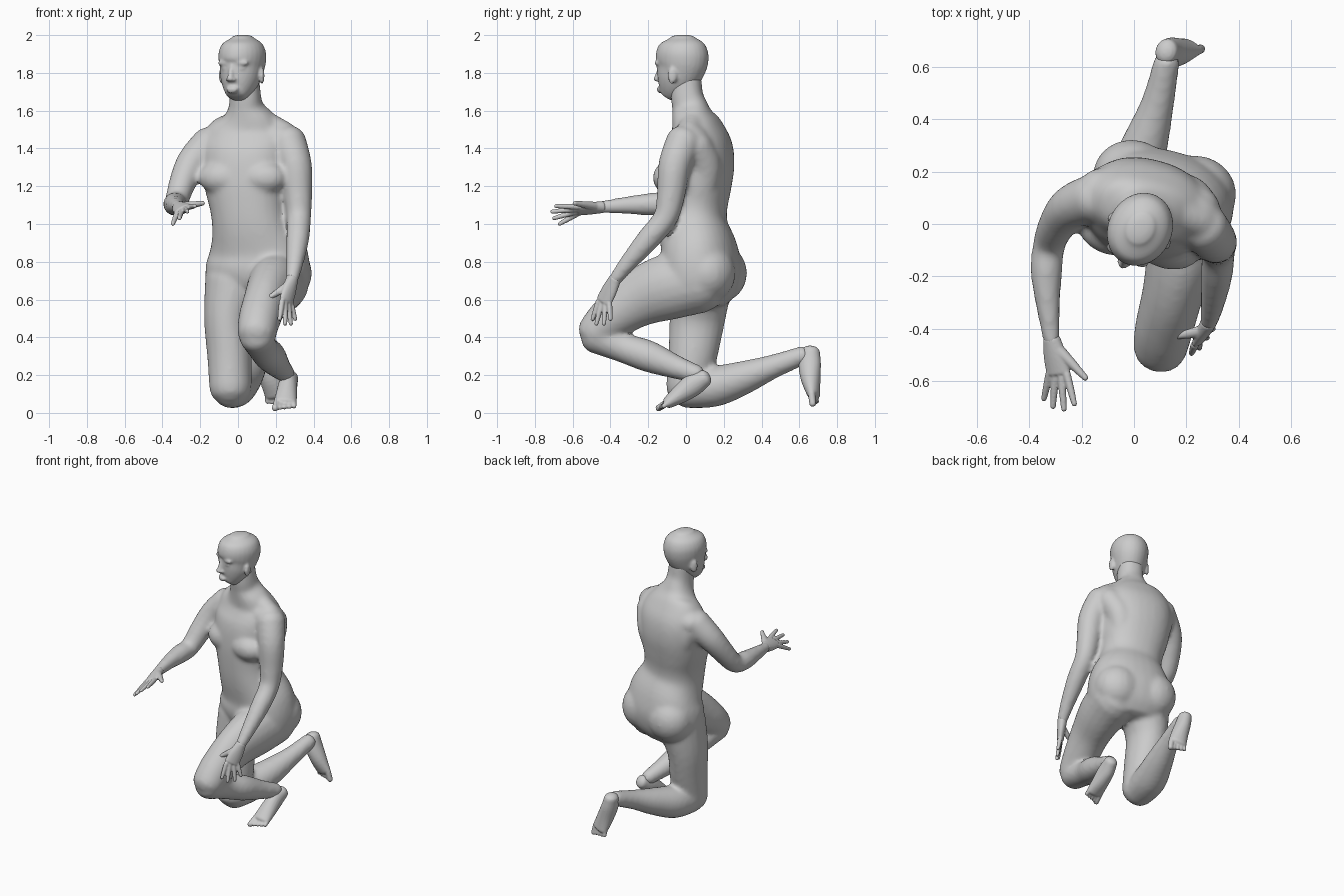
import bpy, bmesh, math
from mathutils import Vector, Matrix

cube = bpy.data.objects.get("Cube")
if cube:
    bpy.data.objects.remove(cube, do_unlink=True)

grey = bpy.data.materials.new("plain_grey")
grey.use_nodes = True
grey.diffuse_color = (0.6, 0.6, 0.6, 1)
grey.node_tree.nodes["Principled BSDF"].inputs["Base Color"].default_value = (0.6, 0.6, 0.6, 1)


def spline(rows, steps=4):
    """Smooth a short list of (x, y, z, width, depth) rows."""
    rows = [Vector(r if len(r) == 5 else (*r, r[3])) for r in rows]
    out = []
    for i in range(len(rows) - 1):
        p1, p2 = rows[i], rows[i + 1]
        p0, p3 = rows[max(i - 1, 0)], rows[min(i + 2, len(rows) - 1)]
        for s in range(steps):
            t = s / steps
            out.append(0.5 * (2 * p1 + (p2 - p0) * t + (2 * p0 - 5 * p1 + 4 * p2 - p3) * t ** 2
                              + (3 * p1 - p0 - 3 * p2 + p3) * t ** 3))
    return out + [rows[-1]]


def tube(bm, rows, side=(1, 0, 0), cap=0.8, sides=20, power=1.0):
    """Loft oval rings along a path, with rounded ends."""
    path = spline(rows)
    pts = [Vector(p[:3]) for p in path]
    frames = []
    for i, p in enumerate(path):
        t = (pts[min(i + 1, len(pts) - 1)] - pts[max(i - 1, 0)]).normalized()
        u = Vector(side)
        u = (u - t * u.dot(t)).normalized()
        frames.append((pts[i], u, t.cross(u), p[3], p[4], t))
    rings = []

    def end(frame, sign):
        c, u, v, a, b, t = frame
        made = []
        for k in (0.3, 0.6, 0.85):
            ang = k * math.pi / 2
            made.append((c + t * sign * min(a, b) * cap * math.sin(ang), u, v,
                         a * math.cos(ang), b * math.cos(ang), t))
        return made

    for c, u, v, a, b, t in end(frames[0], -1)[::-1] + frames + end(frames[-1], 1):
        ring = []
        for k in range(sides):
            co, si = math.cos(2 * math.pi * k / sides), math.sin(2 * math.pi * k / sides)
            x = math.copysign(abs(co) ** power, co) * a
            y = math.copysign(abs(si) ** power, si) * b
            ring.append(bm.verts.new(c + u * x + v * y))
        rings.append(ring)
    for r, s in zip(rings, rings[1:]):
        for k in range(sides):
            n = (k + 1) % sides
            bm.faces.new((r[k], r[n], s[n], s[k]))
    bm.faces.new(rings[0][::-1])
    bm.faces.new(rings[-1])


def ball(bm, centre, radii, yaw=0.0):
    m = Matrix.Translation(centre) @ Matrix.Rotation(yaw, 4, 'Z') @ Matrix.Diagonal((*radii, 1))
    bmesh.ops.create_uvsphere(bm, u_segments=20, v_segments=12, radius=1, matrix=m)


def finish(bm, name, voxel, smooth):
    """Fuse the overlapping volumes into one skin."""
    bmesh.ops.recalc_face_normals(bm, faces=bm.faces)
    mesh = bpy.data.meshes.new(name)
    bm.to_mesh(mesh)
    bm.free()
    mesh.materials.append(grey)
    ob = bpy.data.objects.new(name, mesh)
    bpy.context.collection.objects.link(ob)
    rm = ob.modifiers.new("fuse", 'REMESH')
    rm.mode, rm.voxel_size = 'VOXEL', voxel
    sm = ob.modifiers.new("soften", 'SMOOTH')
    sm.factor, sm.iterations = 0.5, smooth
    bpy.ops.object.select_all(action='DESELECT')
    ob.select_set(True)
    bpy.context.view_layer.objects.active = ob
    bpy.ops.object.convert(target='MESH')
    bpy.ops.object.shade_smooth_by_angle(angle=math.radians(40))


# Torso, turned a little to its right
yaw = math.radians(-14)
ahead, left = Vector((math.sin(yaw), -math.cos(yaw), 0)), Vector((math.cos(yaw), math.sin(yaw), 0))
body = bmesh.new()
tube(body, [(.1, .08, .6, .21, .14), (.1, .085, .67, .268, .185), (.105, .08, .76, .278, .205),
            (.1, .07, .86, .262, .195), (.075, .04, .98, .215, .178), (.06, .035, 1.08, .205, .178),
            (.05, .045, 1.2, .226, .188), (.045, .06, 1.32, .238, .19), (.05, .065, 1.42, .24, .172),
            (.05, .055, 1.5, .215, .135), (.05, .035, 1.56, .15, .108), (.042, .02, 1.62, .094, .094),
            (.038, .005, 1.68, .083, .085), (.03, 0, 1.78, .08, .08)],
     side=left, cap=.3, sides=32, power=.88)
for s in (-1, 1):
    ball(body, Vector((.05, .045, 1.245)) + left * s * .11 + ahead * .105, (.13, .09, .09), yaw)
    ball(body, Vector((.1, .08, .74)) + left * s * .125 - ahead * .07, (.155, .145, .155), yaw)

# Shoulder girdle and shoulder blades
tube(body, [(-.15, .12, 1.43, .095, .08), (.04, .08, 1.47, .13, .09), (.25, .01, 1.445, .1, .085)],
     side=(0, 1, 0))
tube(body, [(.04, .02, 1.6, .075), (.13, .035, 1.545, .065), (.25, .01, 1.47, .07)], side=(0, 1, 0))
tube(body, [(.25, .05, 1.42, .085), (.2, .1, 1.3, .09), (.17, .08, 1.15, .08)])
tube(body, [(-.12, .13, 1.4, .085), (-.08, .14, 1.3, .09), (-.06, .1, 1.15, .08)])

# Arms
tube(body, [(.265, -.01, 1.44, .095), (.305, -.06, 1.31, .087), (.318, -.08, 1.15, .075),
            (.322, -.11, 1.03, .065), (.316, -.2, .92, .061), (.3, -.31, .79, .046), (.285, -.38, .7, .034)])
tube(body, [(-.15, .1, 1.425, .095), (-.24, .065, 1.33, .084), (-.293, 0, 1.22, .072),
            (-.325, -.08, 1.12, .062), (-.335, -.18, 1.105, .061), (-.33, -.3, 1.1, .048),
            (-.315, -.45, 1.09, .032)], side=(0, 0, 1))

# Raised left leg and kneeling right leg
tube(body, [(.22, .08, .7, .16, .17), (.19, -.1, .665, .142, .175), (.15, -.26, .6, .118, .15),
            (.115, -.4, .5, .112, .12), (.1, -.475, .425, .104, .104)])
tube(body, [(.1, -.475, .41, .096), (.13, -.33, .345, .08), (.17, -.2, .3, .084),
            (.215, -.06, .245, .064), (.255, .06, .205, .048)])
tube(body, [(-.015, .08, .68, .165), (-.055, .06, .5, .126, .148), (-.045, .035, .3, .118, .13),
            (-.04, .005, .13, .112, .112)])
tube(body, [(-.04, 0, .125, .1), (-.01, .15, .14, .108), (.04, .3, .185, .09),
            (.09, .46, .245, .064), (.125, .62, .305, .05)])
finish(body, "body", .014, 7)

# Head: skull and jaw, then face features and ears, turned further right
head = bmesh.new()
tube(head, [(0, -.078, 1.685, .057, .056), (0, -.058, 1.715, .08, .083), (0, -.034, 1.76, .101, .11),
            (0, -.01, 1.815, .112, .13), (0, 0, 1.86, .121, .143), (0, .003, 1.91, .121, .141),
            (0, .005, 1.955, .101, .12), (0, .005, 1.985, .058, .07)], cap=.3, sides=28)
tube(head, [(0, -.128, 1.835, .011), (0, -.14, 1.79, .014), (0, -.15, 1.765, .019, .017)], cap=.6)
ball(head, (0, -.128, 1.716), (.035, .014, .01))
ball(head, (0, -.126, 1.702), (.03, .014, .01))
for s in (-1, 1):
    ball(head, (s * .045, -.106, 1.824), (.024, .02, .012))
    ball(head, (s * .045, -.11, 1.852), (.045, .021, .016))
    ball(head, (s * .015, -.138, 1.764), (.013, .015, .011))
    ball(head, (s * .117, 0, 1.785), (.013, .025, .045), s * .35)
bmesh.ops.transform(head, verts=head.verts, matrix=Matrix.Translation((.022, -.022, 0))
                    @ Matrix.Rotation(math.radians(-26), 4, 'Z'))
finish(head, "head", .008, 5)


def hand(name, wrist, knuckles, side, tips, thumb):
    bm = bmesh.new()
    w, k, side = Vector(wrist), Vector(knuckles), Vector(side).normalized()
    tube(bm, [(*w, .034, .031), (*w.lerp(k, .5), .047, .027), (*k, .05, .021)], side=side, cap=.5)
    for i, tip in enumerate(tips):
        root, tip = k + side * (.036 - i * .024), Vector(tip)
        tube(bm, [(*root, .016), (*root.lerp(tip, .5), .0145), (*tip, .011)], side=side, sides=10)
    root, thumb = w.lerp(k, .3) + side * .02, Vector(thumb)
    tube(bm, [(*root, .024), (*root.lerp(thumb, .5), .019), (*thumb, .012)], side=(0, 0.3, 1), sides=10)
    finish(bm, name, .005, 2)


hand("left_hand", (.287, -.375, .71), (.255, -.435, .59), (-.6, -.75, 0),
     [(.22, -.495, .495), (.25, -.475, .47), (.28, -.435, .47), (.303, -.4, .495)], (.165, -.43, .61))
hand("right_hand", (-.315, -.44, 1.09), (-.29, -.57, 1.075), (1, -.1, .5),
     [(-.228, -.69, 1.095), (-.268, -.71, 1.065), (-.31, -.7, 1.03), (-.345, -.67, 1.0)],
     (-.185, -.59, 1.11))


def foot(name, rows, side, tip):
    """Instep loft with five toes; side points to the big toe."""
    bm = bmesh.new()
    tube(bm, rows, side=side, cap=.7)
    ball_of_foot, side, tip = Vector(rows[-1][:3]), Vector(side).normalized(), Vector(tip)
    for i in range(5):
        off = side * (.043 - i * .0225)
        end = tip.lerp(ball_of_foot, i * .09) + off * 1.1
        r = .02 if i == 0 else .0145
        tube(bm, [(*(ball_of_foot + off), r), (*end, r * .9)], side=side, sides=10)
    finish(bm, name, .006, 3)


foot("left_foot", [(.278, .1, .185, .042, .045), (.265, .04, .15, .05, .06), (.257, -.03, .1, .056, .05),
                   (.25, -.095, .055, .061, .032)], (-1, -.1, 0), (.243, -.142, .024))
foot("right_foot", [(.125, .66, .325, .044, .05), (.14, .655, .26, .05, .06),
                    (.17, .66, .18, .056, .052), (.2, .675, .1, .061, .034)], (1, -.25, .1), (.21, .682, .042))
